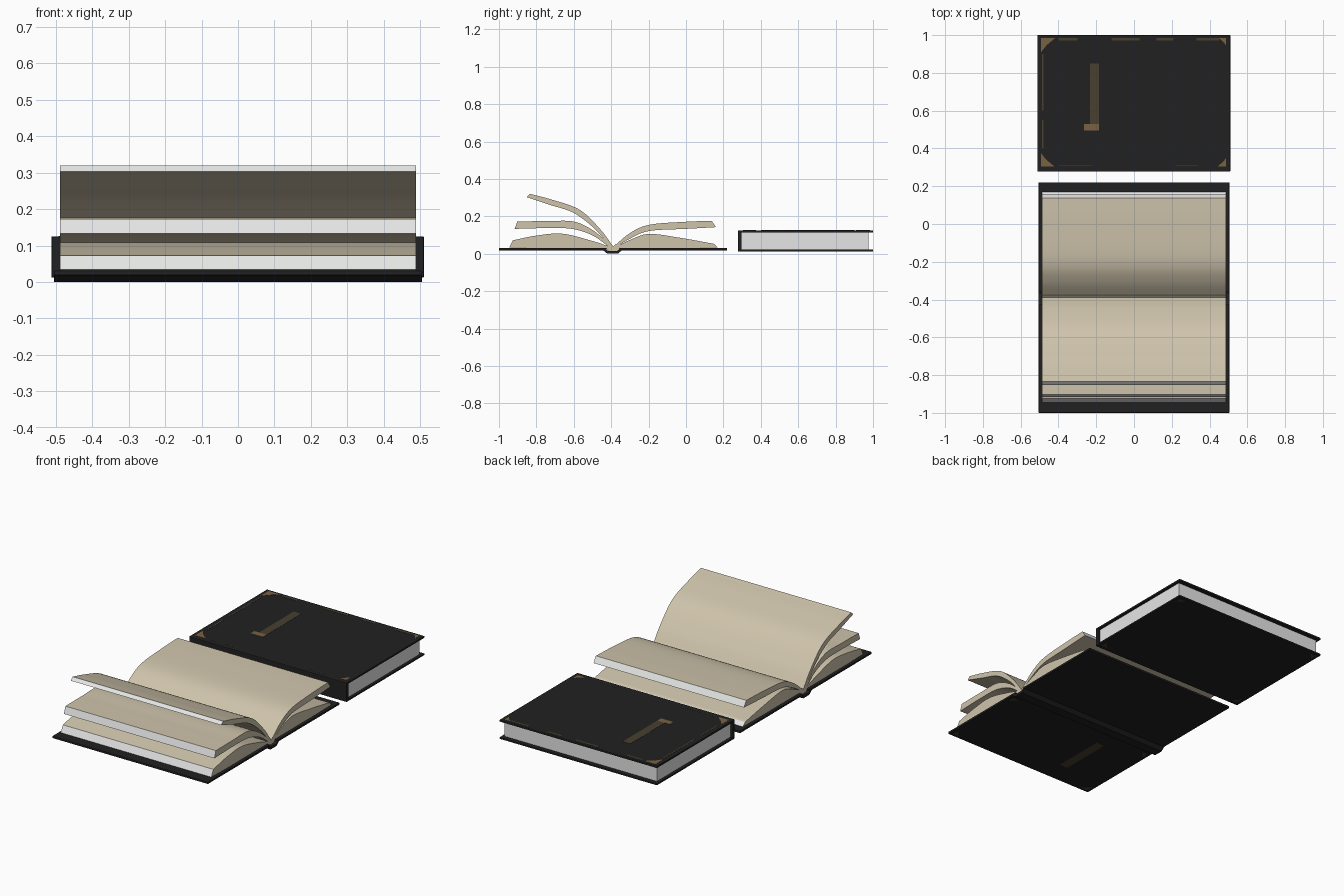
import bpy, bmesh, math
from mathutils import Vector

if "Cube" in bpy.data.objects:
    bpy.data.objects.remove(bpy.data.objects["Cube"])


def mat(name, rgb):
    m = bpy.data.materials.new(name)
    m.diffuse_color = (*rgb, 1)
    m.use_nodes = True
    m.node_tree.nodes["Principled BSDF"].inputs["Base Color"].default_value = m.diffuse_color
    return m


BLACK = mat("black_leather", (0.015, 0.015, 0.015))
TAN = mat("aged_paper", (0.62, 0.55, 0.41))
WHITE = mat("page_edge_white", (0.78, 0.79, 0.78))
GOLD = mat("worn_gold", (0.19, 0.122, 0.055))
BRONZE = mat("faded_gold", (0.065, 0.05, 0.03))


def finish(name, bm, mats):
    bmesh.ops.recalc_face_normals(bm, faces=bm.faces)
    me = bpy.data.meshes.new(name)
    bm.to_mesh(me)
    bm.free()
    for m in mats:
        me.materials.append(m)
    ob = bpy.data.objects.new(name, me)
    bpy.context.collection.objects.link(ob)
    return ob


def box(name, lo, hi, m, bevel=0.0):
    bm = bmesh.new()
    bmesh.ops.create_cube(bm, size=1)
    for v in bm.verts:
        v.co = [(a + b) / 2 + c * (b - a) for a, b, c in zip(lo, hi, v.co)]
    if bevel:
        bmesh.ops.bevel(bm, geom=bm.edges[:], offset=bevel, segments=2, affect='EDGES', profile=0.5)
    return finish(name, bm, [m])


def prism(name, pts, x, m):
    """Extrude a (y, z) outline across the book width."""
    bm = bmesh.new()
    a = [bm.verts.new((-x, *p)) for p in pts]
    f = bm.faces.new(a)
    r = bmesh.ops.extrude_face_region(bm, geom=[f])
    for v in r['geom']:
        if isinstance(v, bmesh.types.BMVert):
            v.co.x = x
    return finish(name, bm, [m])


def spline(pts, n=8):
    """Catmull-Rom curve through (y, z) points."""
    p = [Vector(q) for q in pts]
    p = [2 * p[0] - p[1]] + p + [2 * p[-1] - p[-2]]
    out = []
    for i in range(1, len(p) - 2):
        a, b, c, d = p[i - 1:i + 3]
        for k in range(n):
            t = k / n
            out.append(0.5 * (2 * b + (c - a) * t + (2 * a - 5 * b + 4 * c - d) * t * t
                              + (3 * b - a - 3 * c + d) * t ** 3))
    return out + [p[-2]]


def leaves(name, top, bottom, x=0.488):
    """Curved bundle of pages; the last pair of points is the white fore-edge."""
    bm = bmesh.new()
    rows = [[bm.verts.new((s, q.x, q.y)) for s, q in ((-x, a), (x, a), (x, b), (-x, b))]
            for a, b in zip(spline(top), spline(bottom))]
    for r, q in zip(rows, rows[1:]):
        for i in range(4):
            j = (i + 1) % 4
            f = bm.faces.new((r[i], r[j], q[j], q[i]))
            f.smooth = i in (0, 2)
    bm.faces.new(rows[0])
    bm.faces.new(rows[-1]).material_index = 1
    ob = finish(name, bm, [TAN, WHITE])
    ob.data.set_sharp_from_angle(angle=math.radians(35))


def corners(name, x0, x1, y0, y1, z, sizes, m):
    """Thin triangular gilt plates in the four corners of a cover."""
    bm = bmesh.new()
    for (x, y, sx, sy), s in zip(((x0, y0, 1, 1), (x1, y0, -1, 1), (x0, y1, 1, -1), (x1, y1, -1, -1)), sizes):
        pts = ((x, y), (x + sx * s, y), (x + sx * s * 0.4, y + sy * s * 0.5), (x, y + sy * s))
        lo = [bm.verts.new((*p, z)) for p in pts]
        hi = [bm.verts.new((*p, z + 0.002)) for p in pts]
        bm.faces.new(lo)
        bm.faces.new(hi)
        for i in range(4):
            j = (i + 1) % 4
            bm.faces.new((lo[i], lo[j], hi[j], hi[i]))
    finish(name, bm, [m])


# Closed book: boards, spine and page block
box("closed_top_cover", (-0.512, 0.28, 0.113), (0.51, 1.0, 0.125), BLACK, 0.003)
box("closed_bottom_cover", (-0.512, 0.28, 0.012), (0.51, 1.0, 0.023), BLACK, 0.003)
box("closed_spine", (-0.512, 0.277, 0.012), (0.51, 0.297, 0.125), BLACK, 0.004)
box("closed_page_block", (-0.495, 0.29, 0.02), (0.495, 0.976, 0.116), WHITE)

# Worn gilding on the closed cover
corners("closed_gilt_corners", -0.492, 0.488, 0.305, 0.985, 0.124, (0.07, 0.045, 0.075, 0.04), GOLD)
corners("closed_underside_corners", -0.49, 0.488, 0.305, 0.98, 0.011, (0.04,) * 4, BRONZE)
for i, (a, b) in enumerate(((-0.4, -0.3), (-0.12, 0.03), (0.12, 0.21), (0.33, 0.45))):
    box(f"gilt_edge_back_{i}", (a, 0.972, 0.124), (b, 0.985, 0.126), BRONZE)
for i, (a, b) in enumerate(((-0.4, -0.22), (0.22, 0.34))):
    box(f"gilt_edge_spine_{i}", (a, 0.306, 0.124), (b, 0.311, 0.126), BRONZE)
for i, (a, b) in enumerate(((0.4, 0.55), (0.6, 0.9))):
    box(f"gilt_edge_side_{i}", (-0.486, a, 0.124), (-0.478, b, 0.126), BRONZE)
box("closed_title_band", (-0.234, 0.53, 0.124), (-0.185, 0.85, 0.126), BRONZE)
box("closed_title_foot", (-0.265, 0.495, 0.124), (-0.185, 0.53, 0.126), GOLD)

# Open book: boards, sunken spine and its gilding underneath
for n, a, b in (("front", -1.0, -0.425), ("back", -0.355, 0.22)):
    box(f"open_{n}_cover", (-0.505, a, 0.018), (0.505, b, 0.031), BLACK, 0.003)
prism("open_spine", ((-0.445, 0.02), (-0.42, 0.0), (-0.365, 0.0), (-0.34, 0.02),
                     (-0.35, 0.026), (-0.37, 0.014), (-0.415, 0.014), (-0.435, 0.026)), 0.505, BLACK)
corners("open_gilt_corners", -0.485, 0.485, -0.98, -0.46, 0.0165, (0.045,) * 4, BRONZE)
box("open_title_band", (-0.24, -0.86, 0.0165), (-0.185, -0.54, 0.0185), BRONZE)

# Open book: binding and fanned page bundles
prism("page_binding", ((-0.43, 0.03), (-0.41, 0.012), (-0.37, 0.012), (-0.35, 0.03),
                       (-0.375, 0.052), (-0.39, 0.038), (-0.405, 0.052)), 0.488, TAN)
leaves("front_raised_pages",
       ((-0.39, 0.04), (-0.46, 0.133), (-0.57, 0.236), (-0.72, 0.29), (-0.835, 0.32)),
       ((-0.405, 0.035), (-0.485, 0.13), (-0.6, 0.218), (-0.73, 0.262), (-0.852, 0.303)))
leaves("front_middle_pages",
       ((-0.4, 0.04), (-0.49, 0.12), (-0.6, 0.172), (-0.75, 0.174), (-0.902, 0.173)),
       ((-0.41, 0.035), (-0.5, 0.098), (-0.61, 0.133), (-0.75, 0.137), (-0.916, 0.133)))
leaves("front_lower_pages",
       ((-0.4, 0.035), (-0.5, 0.068), (-0.66, 0.107), (-0.8, 0.097), (-0.925, 0.072)),
       ((-0.42, 0.03), (-0.5, 0.031), (-0.66, 0.031), (-0.8, 0.031), (-0.945, 0.034)))
leaves("back_upper_pages",
       ((-0.39, 0.035), (-0.3, 0.11), (-0.195, 0.155), (0.0, 0.171), (0.138, 0.176)),
       ((-0.375, 0.035), (-0.295, 0.083), (-0.195, 0.122), (0.0, 0.133), (0.16, 0.142)))
leaves("back_lower_pages",
       ((-0.38, 0.035), (-0.29, 0.078), (-0.195, 0.106), (-0.03, 0.085), (0.15, 0.053)),
       ((-0.36, 0.03), (-0.29, 0.031), (-0.195, 0.031), (-0.03, 0.031), (0.17, 0.033)))
